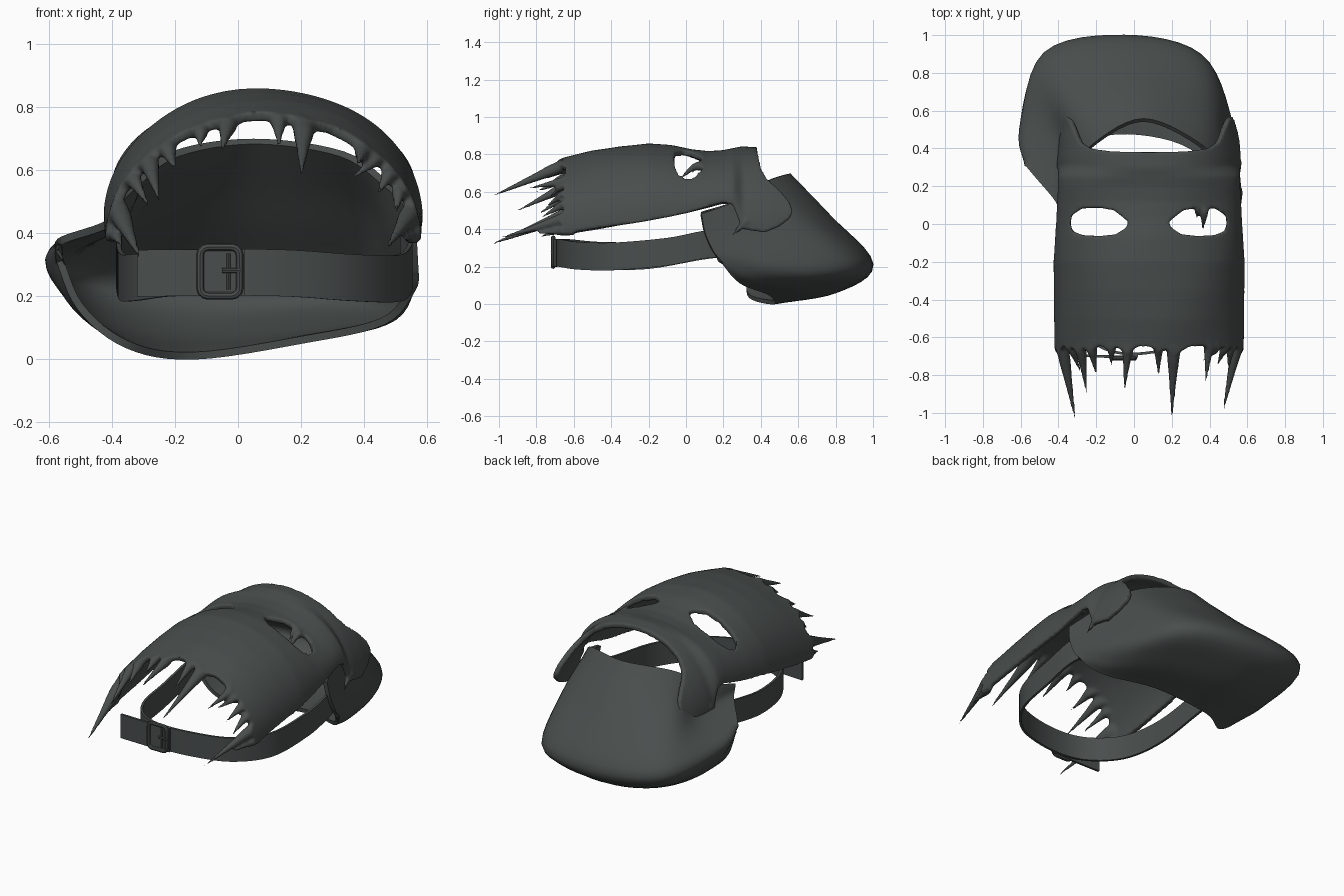
import bpy, bmesh, math
from mathutils import Vector

if "Cube" in bpy.data.objects:
    bpy.data.objects.remove(bpy.data.objects["Cube"])

MAT = bpy.data.materials.new("dark_grey_iron")
MAT.diffuse_color = (0.066, 0.076, 0.074, 1)
MAT.use_nodes = True
MAT.node_tree.nodes["Principled BSDF"].inputs["Base Color"].default_value = MAT.diffuse_color


def select(*obs):
    bpy.ops.object.select_all(action='DESELECT')
    for o in obs:
        o.select_set(True)
    bpy.context.view_layer.objects.active = obs[0]


def modify(ob, kind, **settings):
    m = ob.modifiers.new(kind.lower(), kind)
    for k, v in settings.items():
        setattr(m, k, v)
    select(ob)
    bpy.ops.object.modifier_apply(modifier=m.name)


def fix_normals(ob):
    bm = bmesh.new()
    bm.from_mesh(ob.data)
    bmesh.ops.recalc_face_normals(bm, faces=bm.faces[:])
    bm.to_mesh(ob.data)
    bm.free()


def finish(ob, angle=40):
    fix_normals(ob)
    ob.data.materials.clear()
    ob.data.materials.append(MAT)
    select(ob)
    bpy.ops.object.shade_smooth_by_angle(angle=math.radians(angle))


def mesh_object(name, verts, faces):
    me = bpy.data.meshes.new(name)
    me.from_pydata([tuple(v) for v in verts], [], faces)
    ob = bpy.data.objects.new(name, me)
    bpy.context.collection.objects.link(ob)
    return ob


def sheet(name, rows, thick):
    n = len(rows[0])
    faces = [(r * n + c, r * n + c + 1, (r + 1) * n + c + 1, (r + 1) * n + c)
             for r in range(len(rows) - 1) for c in range(n - 1)]
    ob = mesh_object(name, [v for row in rows for v in row], faces)
    modify(ob, 'SOLIDIFY', thickness=thick, offset=0)
    return ob


def spline(pts, steps):
    """Catmull-Rom curve through points."""
    p = [Vector(q) for q in pts]
    p = [2 * p[0] - p[1]] + p + [2 * p[-1] - p[-2]]
    out = []
    for i in range(1, len(p) - 2):
        for k in range(steps):
            t = k / steps
            a, b, c, d = p[i - 1:i + 3]
            out.append(0.5 * (2 * b + (c - a) * t + (2 * a - 5 * b + 4 * c - d) * t ** 2
                              + (3 * b - a - 3 * c + d) * t ** 3))
    return out + [p[-2]]


def key(t, pts):
    """Piecewise linear value from (t, value) keys."""
    if t <= pts[0][0]:
        return pts[0][1]
    for (a, va), (b, vb) in zip(pts, pts[1:]):
        if t <= b:
            return va + (vb - va) * (t - a) / (b - a)
    return pts[-1][1]


# Jaw guard: loft from upper rim over the chin ridge to the lower rim
jaw_rows = [
    [(-.39, .08, .49), (-.33, .27, .55), (-.20, .43, .65), (.05, .55, .69), (.33, .43, .65), (.475, .27, .55), (.545, .08, .48)],
    [(-.41, .12, .43), (-.385, .43, .42), (-.34, .67, .47), (.04, .77, .46), (.38, .63, .45), (.495, .36, .39), (.555, .10, .38)],
    [(-.55, .28, .38), (-.59, .50, .32), (-.47, .90, .25), (-.05, .99, .21), (.35, .89, .20), (.51, .54, .20), (.56, .14, .29)],
    [(-.57, .32, .36), (-.54, .46, .20), (-.39, .69, .10), (-.08, .80, .07), (.32, .66, .10), (.50, .38, .14), (.562, .16, .26)],
    [(-.575, .34, .34), (-.50, .33, .165), (-.35, .335, .045), (-.14, .47, .01), (.20, .44, .06), (.46, .29, .12), (.562, .18, .23)],
]
cols = list(zip(*[spline(r, 6) for r in jaw_rows]))
finish(sheet("jaw_guard", [spline(c, 6) for c in cols], 0.024))

# Face plate: arched sheet with ragged front edge and two rear side arms
CX = 0.08
TOP = [(-.8, .74), (-.65, .765), (-.5, .805), (-.35, .83), (-.2, .843), (-.08, .832), (.03, .808), (.12, .80), (.2, .807),
       (.3, .83), (.38, .825), (.6, .79)]
HALF = [(-.7, .485), (-.2, .49), (0, .477), (.2, .467), (.35, .47), (.45, .462), (.58, .44)]
BOTTOM = [(-.7, .365), (-.3, .43), (0, .485), (.2, .54), (.25, .53), (.30, .40), (.5, .375)]
REAR = [(0, .42), (.1, .50), (.2, .555), (.28, .57), (.4, .55), (.52, .50), (.64, .43), (.75, .40), (.9, .385), (1, .38)]


def plate_point(a, y):
    s = math.sin(a)
    zb = key(y, BOTTOM)
    return Vector((CX + key(y, HALF) * math.cos(a), y, zb + (key(y, TOP) - zb) * s))


# spikes: (arch angle in degrees, tip x, tip y, tip z, base width)
spikes = [(12, .47, -1.0, .35, .055), (3, .53, -.79, .38, .04), (24, .50, -.78, .46, .035), (33, .44, -.75, .52, .035),
          (48, .38, -.84, .62, .04), (42, .36, -.73, .57, .03), (74, .20, -1.03, .58, .065), (84, .13, -.81, .67, .04),
          (104, -.05, -.88, .66, .05), (115, -.12, -.75, .67, .035), (130, -.20, -.80, .60, .045),
          (140, -.25, -.90, .50, .05), (150, -.28, -.79, .48, .035), (166, -.31, -1.04, .32, .065), (176, -.37, -.78, .36, .04)]


def front_edge(a):
    d = math.degrees(a)
    pull = max(w * max(0, 1 - abs(d - s) / (w * 170)) ** 1.3 for s, _, _, _, w in spikes)
    return -.645 - .8 * pull


rows = []
for j in range(71):
    row = []
    for i in range(161):
        a = math.pi * i / 160
        y0, y1 = front_edge(a), key(math.sin(a), REAR)
        p = plate_point(a, y0 + (y1 - y0) * j / 70)
        p.z += .003 * math.sin(9 * p.y + 5 * a)
        row.append(p)
    rows.append(row)
plate = sheet("face_plate", rows, 0.032)
fix_normals(plate)

# Eye holes
outline = [(-.155, 0), (-.15, .045), (-.095, .082), (0, .086), (.075, .072), (.15, .012), (.14, -.018),
           (.085, -.054), (0, -.064), (-.09, -.059), (-.145, -.038)]
for cx, sx in ((-.18, 1), (.335, -1)):
    n = len(outline)
    v = [(cx + sx * x, y, z) for z in (.55, 1.0) for x, y in outline]
    f = [tuple(range(n)), tuple(range(n, 2 * n))] + [(i, (i + 1) % n, n + (i + 1) % n, n + i) for i in range(n)]
    cutter = mesh_object("eye_cutter", v, f)
    cutter.hide_render = True
    fix_normals(cutter)
    modify(plate, 'BOOLEAN', operation='DIFFERENCE', object=cutter, solver='EXACT')
    bpy.data.objects.remove(cutter)


def spike_mesh(verts, faces, pts, w):
    """Flattened tapering spike along a bent path, thin where it leaves the sheet."""
    path, n, start = spline(pts, 4), 10, len(verts)
    last = len(path) - 1
    for k, p in enumerate(path):
        t = k / last
        r = w * (1 - t) + .004
        fwd = (path[min(k + 1, last)] - path[max(k - 1, 0)]).normalized()
        out = Vector((p.x - CX, 0, p.z - .4)).normalized()
        side = fwd.cross(out).normalized()
        out = side.cross(fwd)
        h = min(r, .012 + .02 * min(1, t * 3))
        for q in range(n):
            g = 2 * math.pi * q / n
            verts.append(p + side * r * math.cos(g) + out * h * math.sin(g))
    for k in range(last):
        for q in range(n):
            a, b = start + k * n + q, start + k * n + (q + 1) % n
            faces.append((a, b, b + n, a + n))
    faces.append(tuple(range(start, start + n)))
    faces.append(tuple(range(len(verts) - n, len(verts))))


# Ragged spikes along the front edge, and drips at eye and side arms
verts, faces = [], []
for deg, x, y, z, w in spikes:
    a = math.radians(deg)
    tip = Vector((x, y, z))
    edge = plate_point(a, -.665)
    edge = edge.lerp(Vector((CX, edge.y, .4)), .03)
    spike_mesh(verts, faces, [plate_point(a, -.60), edge, edge.lerp(tip, .4), tip], w * .85)
for base, mid, tip, w in [((.37, .10, .74), (.37, .04, .73), (.365, -.03, .67), .03),
                          ((.34, .10, .75), (.335, .07, .75), (.33, .03, .70), .02),
                          ((.54, .35, .46), (.55, .30, .42), (.56, .25, .37), .03),
                          ((.53, .27, .54), (.545, .29, .48), (.55, .30, .42), .02),
                          ((-.38, .35, .46), (-.39, .30, .42), (-.395, .25, .37), .03)]:
    spike_mesh(verts, faces, [base, mid, tip], w)
tips = mesh_object("spikes", verts, faces)
fix_normals(tips)

# Melt plate and spikes into one smooth skin
select(plate, tips)
bpy.ops.object.join()
modify(plate, 'REMESH', mode='VOXEL', voxel_size=0.009)
modify(plate, 'SMOOTH', factor=0.5, iterations=3)
finish(plate, 60)


# Strap loop and its loose tail
def band(name, pts, h):
    finish(sheet(name, [[p + Vector((0, 0, s * h)) for s in (-1, 1)] for p in spline(pts, 8)], .014))


band("strap", [(.52, .22, .33), (.545, .08, .315), (.54, -.1, .28), (.50, -.38, .255), (.36, -.57, .258),
               (.16, -.665, .272), (-.06, -.685, .275), (-.22, -.62, .272), (-.33, -.45, .258), (-.37, -.2, .262),
               (-.38, .08, .31), (-.375, .24, .33)], .074)
band("strap_tail", [(.02, -.70, .275), (-.12, -.702, .274), (-.32, -.695, .272)], .074)


# Buckle: rounded frame, centre bar and prong
def rod(name, pts, r, closed=False):
    cu = bpy.data.curves.new(name, 'CURVE')
    cu.dimensions, cu.bevel_depth, cu.bevel_resolution, cu.use_fill_caps = '3D', r, 2, True
    sp = cu.splines.new('POLY')
    sp.points.add(len(pts) - 1)
    for p, q in zip(sp.points, pts):
        p.co = (*q, 1)
    sp.use_cyclic_u = closed
    ob = bpy.data.objects.new(name, cu)
    bpy.context.collection.objects.link(ob)
    select(ob)
    bpy.ops.object.convert(target='MESH')
    finish(bpy.context.view_layer.objects.active)


frame = []
for cx, cz, a0 in ((-.02, .33, 0), (-.095, .33, 90), (-.095, .225, 180), (-.02, .225, 270)):
    for k in range(4):
        g = math.radians(a0 + 30 * k)
        frame.append((cx + .025 * math.cos(g), -.71, cz + .025 * math.sin(g)))
rod("buckle_frame", frame, .012, True)
rod("buckle_bar", [(-.03, -.71, .22), (-.03, -.71, .335)], .007)
rod("buckle_prong", [(-.05, -.712, .28), (.01, -.716, .28)], .008)
